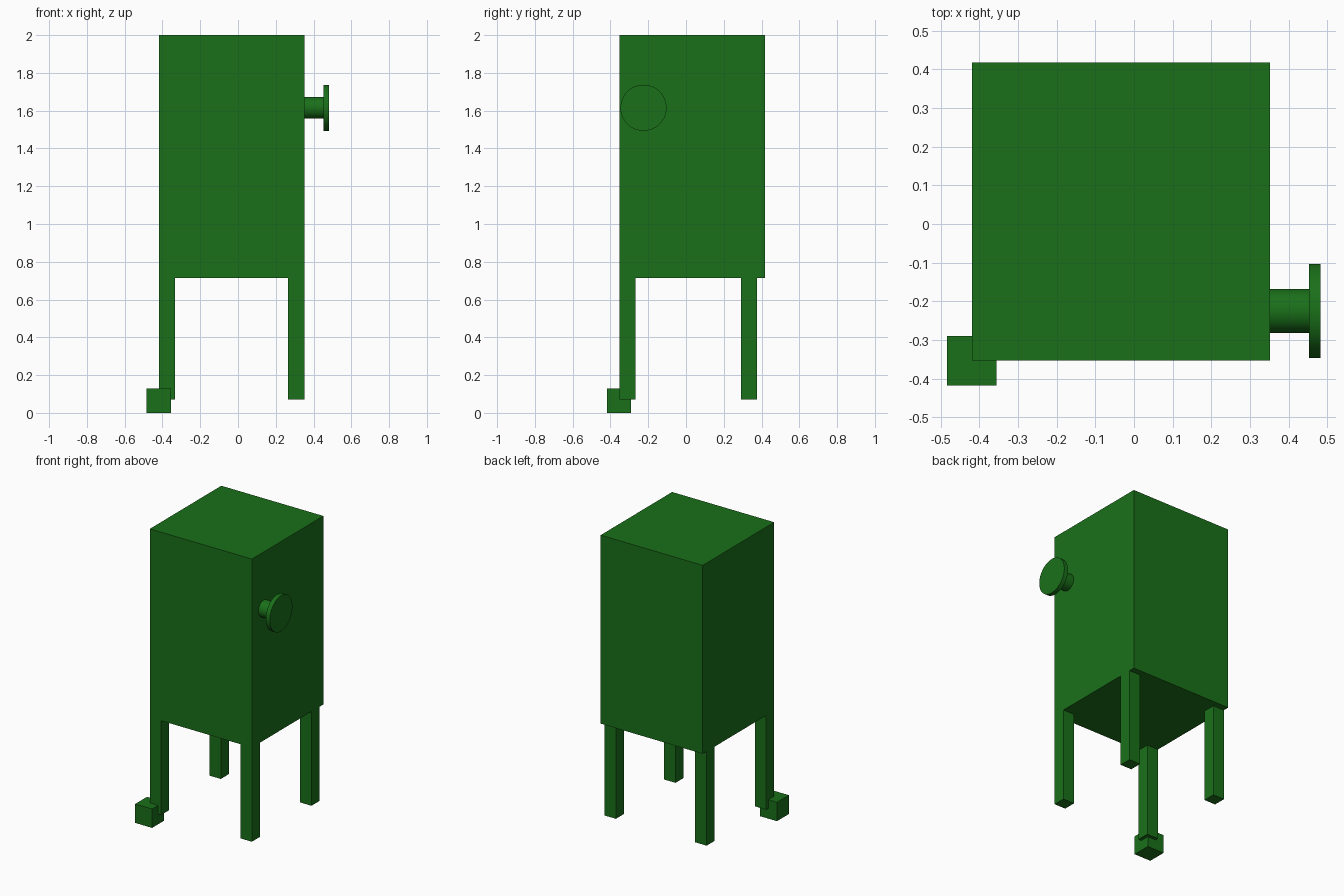
import bpy
import math

if "Cube" in bpy.data.objects:
    bpy.data.objects.remove(bpy.data.objects["Cube"])

green = bpy.data.materials.new("green")
green.diffuse_color = (0.01, 0.16, 0.01, 1)
green.use_nodes = True
green.node_tree.nodes["Principled BSDF"].inputs["Base Color"].default_value = green.diffuse_color


def box(name, lo, hi):
    """Axis-aligned box between two corners."""
    centre = [(a + b) / 2 for a, b in zip(lo, hi)]
    bpy.ops.mesh.primitive_cube_add(size=1, location=centre)
    ob = bpy.context.object
    ob.name = name
    ob.scale = [b - a for a, b in zip(lo, hi)]
    bpy.ops.object.transform_apply(location=False, rotation=False, scale=True)
    ob.data.materials.append(green)
    return ob


def disc_x(name, x0, x1, radius, y, z):
    """Smooth cylinder running along x."""
    bpy.ops.mesh.primitive_cylinder_add(
        vertices=64, radius=radius, depth=x1 - x0,
        location=((x0 + x1) / 2, y, z), rotation=(0, math.pi / 2, 0))
    ob = bpy.context.object
    ob.name = name
    bpy.ops.object.shade_smooth_by_angle()
    ob.data.materials.append(green)
    return ob


# Cabinet body
box("cabinet_body", (-0.419, -0.353, 0.713), (0.352, 0.418, 2.0))

# Four square legs
LEG = 0.086
for side, x in (("left", -0.419), ("right", 0.266)):
    for end, y in (("front", -0.353), ("back", 0.29)):
        box(f"{end}_{side}_leg", (x, y, 0.07), (x + LEG, y + LEG, 0.713))

# Block foot on the front left leg
box("front_left_foot", (-0.484, -0.418, 0.0), (-0.356, -0.29, 0.129))

# Door knob on the right side
disc_x("knob_stem", 0.352, 0.453, 0.057, -0.225, 1.615)
disc_x("knob_cap", 0.453, 0.483, 0.122, -0.225, 1.615)
